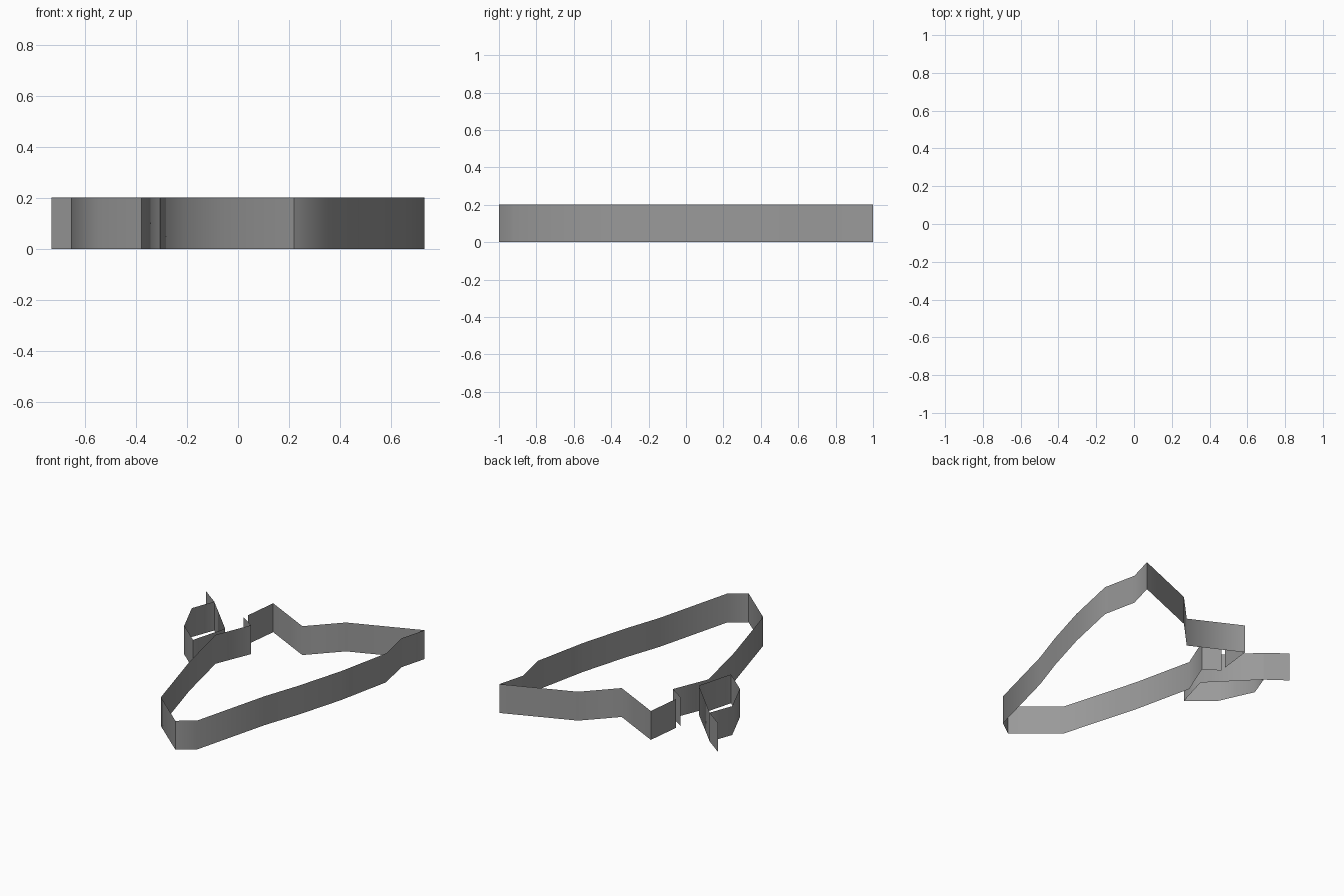
import bpy, bmesh, math

if "Cube" in bpy.data.objects:
    bpy.data.objects.remove(bpy.data.objects["Cube"])

HEIGHT = 0.2

# Dark grey finish shared by both walls
dark_grey = bpy.data.materials.new("dark_grey")
dark_grey.diffuse_color = (0.32, 0.32, 0.32, 1)
dark_grey.use_nodes = True
dark_grey.node_tree.nodes["Principled BSDF"].inputs["Base Color"].default_value = dark_grey.diffuse_color


def ribbon(name, pts, weld=None):
    """Thin upright wall following a plan path; weld adds one extra joining span."""
    bm = bmesh.new()
    low = [bm.verts.new((x, y, 0)) for x, y in pts]
    top = [bm.verts.new((x, y, HEIGHT)) for x, y in pts]
    spans = [(i, i + 1) for i in range(len(pts) - 1)]
    if weld:
        spans.append(weld)
    for i, j in spans:
        bm.faces.new((low[i], low[j], top[j], top[i]))
    mesh = bpy.data.meshes.new(name)
    bm.to_mesh(mesh)
    bm.free()
    mesh.materials.append(dark_grey)
    obj = bpy.data.objects.new(name, mesh)
    bpy.context.collection.objects.link(obj)
    bpy.ops.object.select_all(action='DESELECT')
    obj.select_set(True)
    bpy.context.view_layer.objects.active = obj
    bpy.ops.object.shade_smooth_by_angle(angle=math.radians(75))
    return obj


# Large outline, open at a small gap on the left
ribbon("main_wall", [
    (-0.31, 0.505), (-0.205, 0.435), (-0.305, 0.19), (-0.21, -0.23),
    (-0.055, -0.765), (0.22, -1.0), (0.33, -0.92), (0.47, -0.38),
    (0.555, -0.13), (0.65, 0.2), (0.73, 0.58), (0.68, 0.815),
    (0.73, 1.0), (0.26, 0.81), (0.067, 0.608), (-0.278, 0.782),
    (-0.305, 0.546)])

# Small loop on the left with a spur leaving its corner
ribbon("side_loop_wall", [
    (-0.73, 0.69), (-0.595, 0.59), (-0.308, 0.3), (-0.378, 0.048),
    (-0.545, 0.19), (-0.655, 0.43)], weld=(5, 1))
